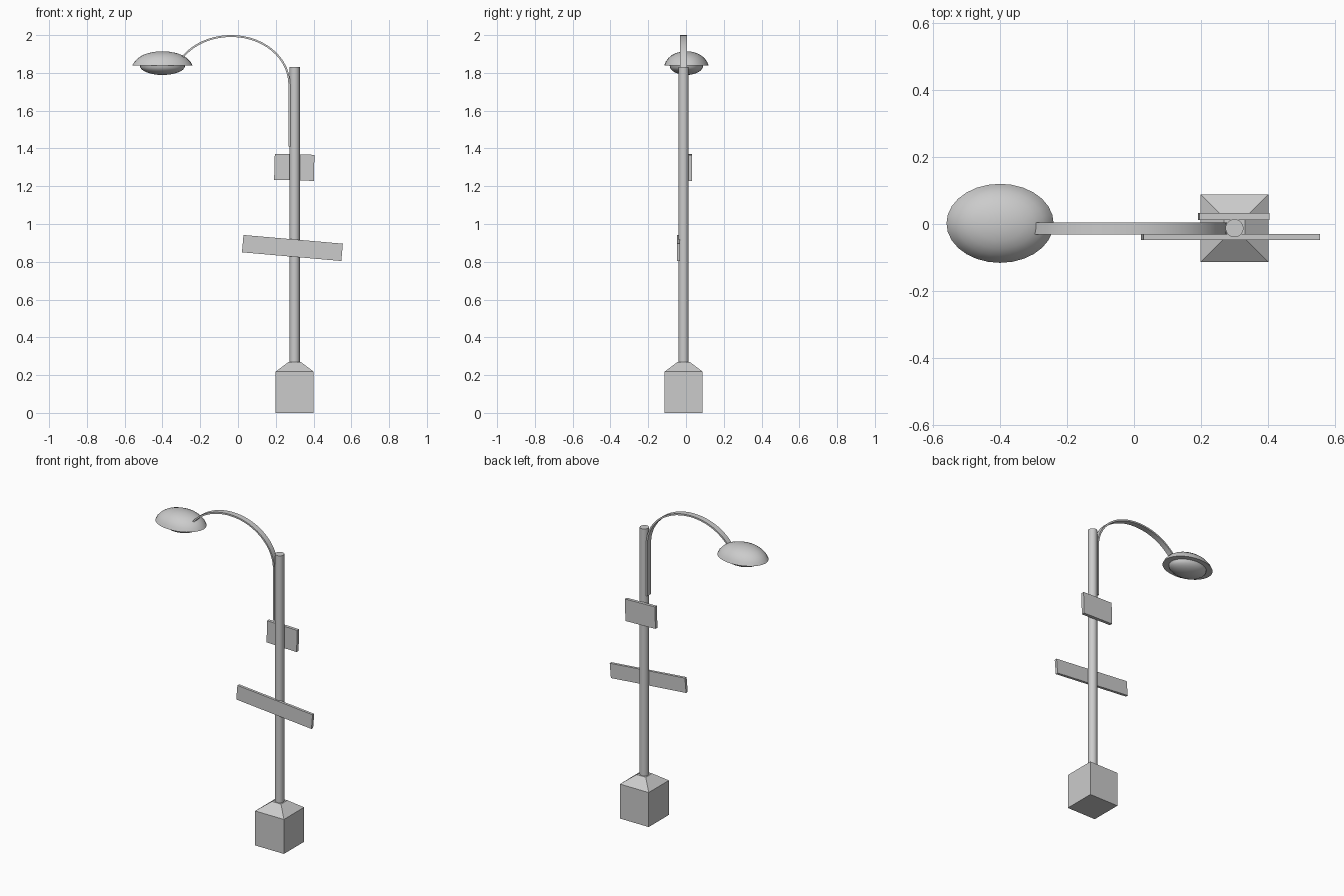
import bpy, bmesh, math
from mathutils import Vector

if "Cube" in bpy.data.objects:
    bpy.data.objects.remove(bpy.data.objects["Cube"])

POLE = Vector((0.3, -0.0125, 0))


def make(name, bm, smooth=None):
    bmesh.ops.recalc_face_normals(bm, faces=bm.faces[:])
    mesh = bpy.data.meshes.new(name)
    bm.to_mesh(mesh)
    bm.free()
    ob = bpy.data.objects.new(name, mesh)
    bpy.context.collection.objects.link(ob)
    if smooth:
        bpy.ops.object.select_all(action='DESELECT')
        ob.select_set(True)
        bpy.context.view_layer.objects.active = ob
        bpy.ops.object.shade_smooth_by_angle(angle=math.radians(smooth))
    return ob


def loft(rings, closed_ends=True):
    """Skin a list of equal-length point rings; single points become tips."""
    bm = bmesh.new()
    vs = [[bm.verts.new(p) for p in r] for r in rings]
    for a, b in zip(vs, vs[1:]):
        n = max(len(a), len(b))
        for i in range(n):
            j = (i + 1) % n
            if len(b) == 1:
                bm.faces.new((a[i], a[j], b[0]))
            else:
                bm.faces.new((a[i], a[j], b[j], b[i]))
    if closed_ends:
        for r in (vs[0], vs[-1]):
            if len(r) > 2:
                bm.faces.new(r)
    return bm


def ellipse(c, rx, ry, z, n):
    if rx < 1e-6:
        return [(c[0], c[1], z)]
    return [(c[0] + rx * math.cos(2 * math.pi * i / n),
             c[1] + ry * math.sin(2 * math.pi * i / n), z) for i in range(n)]


def square(h, z):
    return [(POLE.x + sx * h, POLE.y + sy * h, z)
            for sx, sy in ((-1, -1), (1, -1), (1, 1), (-1, 1))]


def board(name, loc, size, tilt):
    bm = bmesh.new()
    bmesh.ops.create_cube(bm, size=1)
    bmesh.ops.scale(bm, vec=size, verts=bm.verts)
    ob = make(name, bm)
    ob.location = loc
    ob.rotation_euler.y = math.radians(tilt)


# Base block with tapered cap
make("base_block", loft([square(0.101, 0), square(0.101, 0.218), square(0.032, 0.27)]))

# Pole
make("pole", loft([ellipse(POLE, 0.027, 0.027, z, 20) for z in (0.26, 1.832)]), 40)

# Sign boards: small one behind, long one in front
board("rear_sign", (0.298, 0.0225, 1.30), (0.21, 0.02, 0.138), 1.5)
board("front_sign", (0.288, -0.039, 0.873), (0.528, 0.017, 0.092), 5.0)

# Flat strip arm: straight run up the pole, then a sweep over to the lamp
path = [Vector((0.272, 0, 1.41)), Vector((0.272, 0, 1.60))]
beziers = [((0.272, 1.735), (0.272, 1.885), (0.13, 1.995), (-0.035, 1.995)),
           ((-0.035, 1.995), (-0.14, 1.995), (-0.235, 1.955), (-0.297, 1.879))]
for k, bz in enumerate(beziers):
    p = [Vector((x, 0, z)) for x, z in bz]
    for i in range(k, 15):
        t = i / 14
        path.append(p[0] * (1 - t) ** 3 + p[1] * 3 * t * (1 - t) ** 2
                    + p[2] * 3 * t * t * (1 - t) + p[3] * t ** 3)
rings = []
for i, c in enumerate(path):
    d = (path[min(i + 1, len(path) - 1)] - path[max(i - 1, 0)]).normalized()
    n = Vector((-d.z, 0, d.x)) * 0.005
    y0, y1 = Vector((0, -0.032, 0)), Vector((0, 0.004, 0))
    rings.append([c + n + y0, c - n + y0, c - n + y1, c + n + y1])
make("arm", loft(rings), 30)

# Lamp: oval dome with flat underside, and a bulging glass below
LAMP = (-0.4, 0.002)
dome = [(0.75, 0), (1, 0), (0.93, 0.27), (0.81, 0.53), (0.65, 0.74),
        (0.45, 0.89), (0.22, 0.975), (0, 1)]
make("lamp_shade", loft([ellipse(LAMP, 0.16 * r, 0.118 * r, 1.838 + 0.076 * h, 28)
                         for r, h in dome]), 40)
glass = [(math.cos(a), math.sin(a)) for a in (math.pi / 2 * i / 7 for i in range(8))]
make("lamp_glass", loft([ellipse(LAMP, 0.12 * r, 0.0885 * r, 1.838 - 0.049 * h, 28)
                         for r, h in glass]), 40)
